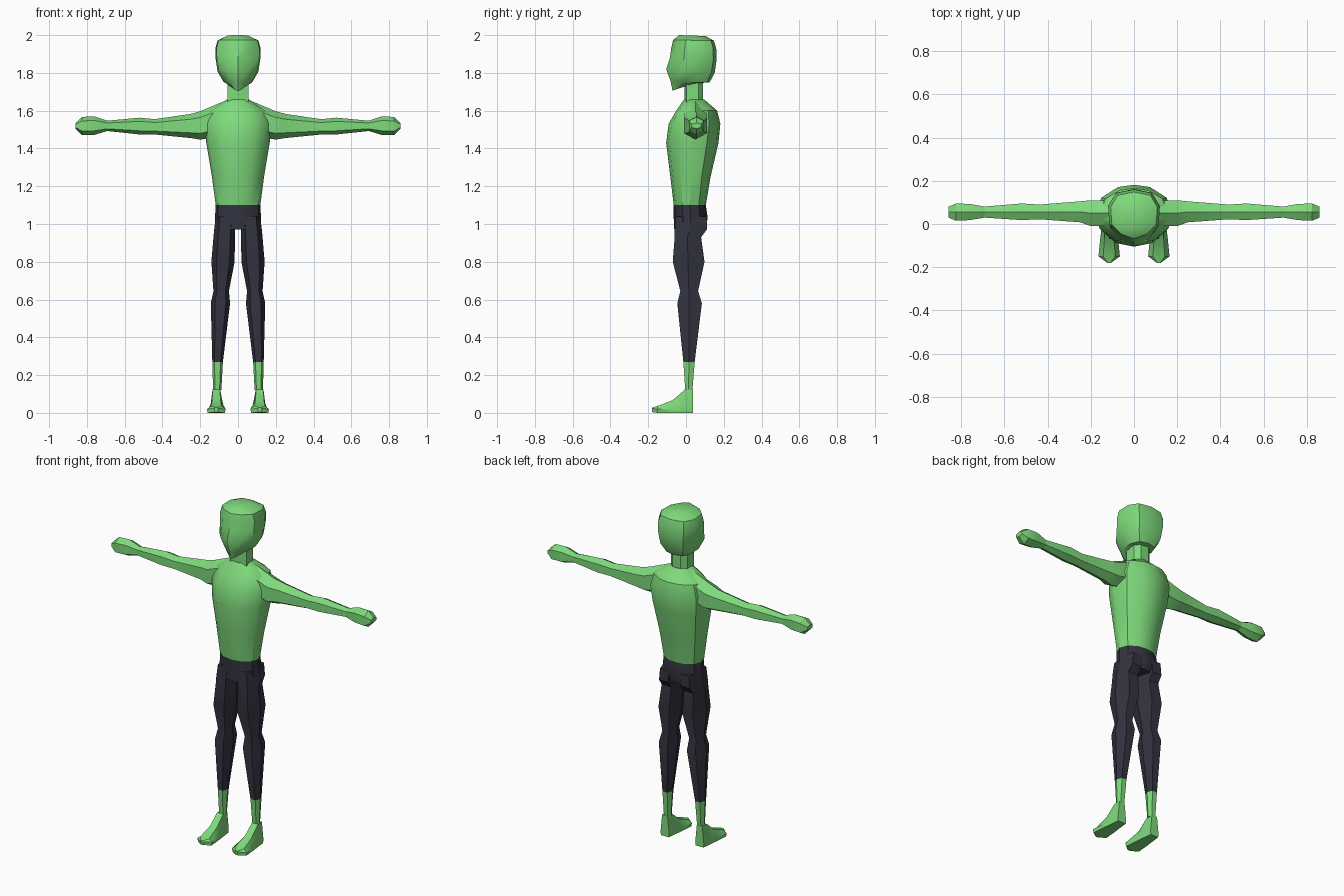
import bpy, bmesh, math


def material(name, rgb):
    m = bpy.data.materials.new(name)
    m.diffuse_color = (*rgb, 1)
    return m


GREEN = material("green skin", (0.21, 0.70, 0.20))
DARK = material("dark trousers", (0.033, 0.033, 0.05))


def loft(name, rings, mat, mirror=False, angle=30):
    """Skin a list of equal-length closed rings and cap both ends."""
    bm = bmesh.new()
    loops = [[bm.verts.new(p) for p in r] for r in rings]
    n = len(loops[0])
    for a, b in zip(loops, loops[1:]):
        for i in range(n):
            j = (i + 1) % n
            bm.faces.new((a[i], a[j], b[j], b[i]))
    bm.faces.new(loops[0])
    bm.faces.new(loops[-1])
    bmesh.ops.remove_doubles(bm, verts=bm.verts, dist=0.0005)
    bmesh.ops.recalc_face_normals(bm, faces=bm.faces)
    me = bpy.data.meshes.new(name)
    bm.to_mesh(me)
    bm.free()
    ob = bpy.data.objects.new(name, me)
    bpy.context.collection.objects.link(ob)
    me.materials.append(mat)
    bpy.ops.object.select_all(action='DESELECT')
    ob.select_set(True)
    bpy.context.view_layer.objects.active = ob
    bpy.ops.object.shade_smooth_by_angle(angle=math.radians(angle))
    if mirror:
        ob.modifiers.new("Mirror", 'MIRROR').use_mirror_merge = False
    return ob


def body_ring(shape, zf, zb, w, yf, yb):
    """Symmetric ring; shape = half outline as fractions of width and depth."""
    half = [(w * u, yf + (yb - yf) * v, zf + (zb - zf) * v) for u, v in shape]
    return half + [(-x, y, z) for x, y, z in reversed(half) if abs(x) > 1e-6]


def leg_ring(z, xi, xo, yf, yb):
    """Six-sided ring, widest at mid depth."""
    w, ym = xo - xi, yf + (yb - yf) * 0.48
    a, b = xi + w * 0.22, xo - w * 0.22
    return [(xi, ym, z), (a, yf, z), (b, yf, z), (xo, ym, z), (b, yb, z), (a, yb, z)]


def arm_ring(x, yf, yb, zb, zt):
    """Six-sided ring with a ridge on top and below."""
    h, ym = zt - zb, (yf + yb) / 2
    lo, hi = zb + h * 0.22, zt - h * 0.22
    return [(x, ym, zt), (x, yb, hi), (x, yb, lo), (x, ym, zb), (x, yf, lo), (x, yf, hi)]


# Head: pointed chin, brow tilted by different front and back heights
HEAD = [(0, 0), (0.55, 0.1), (0.95, 0.3), (1, 0.68), (0.7, 0.93), (0, 1)]
loft("head", [body_ring(HEAD, *r) for r in [
    (1.705, 1.75, 0.028, -0.072, 0.05),
    (1.75, 1.75, 0.075, -0.08, 0.125),
    (1.82, 1.80, 0.108, -0.105, 0.152),
    (1.88, 1.87, 0.118, -0.085, 0.162),
    (1.93, 1.93, 0.120, -0.078, 0.160),
    (1.975, 1.97, 0.108, -0.068, 0.148),
    (2.0, 1.995, 0.055, -0.035, 0.105)]], GREEN, angle=40)

# Neck
NECK = [(0, 0), (1, 0.1), (1, 0.75), (0.5, 1), (0, 1)]
loft("neck", [body_ring(NECK, z, z, 0.055, -0.008, 0.09) for z in (1.60, 1.78)], GREEN)

# Torso: full chest, rounded upper back, sloping shoulders
TORSO = [(0, 0), (0.5, 0.06), (0.9, 0.27), (1, 0.5), (0.85, 0.78), (0.42, 0.96), (0, 1)]
loft("torso", [body_ring(TORSO, *r) for r in [
    (1.10, 1.10, 0.118, -0.065, 0.105),
    (1.25, 1.25, 0.138, -0.083, 0.130),
    (1.43, 1.43, 0.168, -0.105, 0.172),
    (1.53, 1.53, 0.178, -0.092, 0.182),
    (1.60, 1.60, 0.155, -0.052, 0.165),
    (1.66, 1.66, 0.056, -0.010, 0.095)]], GREEN, angle=35)

# Arms: shoulder, elbow, wrist
loft("arm", [arm_ring(*r) for r in [
    (0.05, -0.005, 0.105, 1.47, 1.66),
    (0.20, -0.010, 0.110, 1.447, 1.597),
    (0.25, 0.008, 0.105, 1.455, 1.583),
    (0.44, 0.022, 0.090, 1.474, 1.555),
    (0.52, 0.018, 0.095, 1.474, 1.563),
    (0.70, 0.030, 0.080, 1.493, 1.546)]], GREEN, True)

# Hands: closed fists
loft("hand", [arm_ring(*r) for r in [
    (0.69, 0.030, 0.080, 1.493, 1.546),
    (0.76, 0.018, 0.093, 1.472, 1.570),
    (0.825, 0.015, 0.095, 1.470, 1.567),
    (0.86, 0.030, 0.080, 1.505, 1.535)]], GREEN, True)

# Hips
loft("hips", [body_ring(TORSO, *r) for r in [
    (1.10, 1.10, 0.118, -0.065, 0.105),
    (1.03, 1.03, 0.122, -0.065, 0.115),
    (0.97, 0.97, 0.122, -0.062, 0.100)]], DARK)

# Trouser legs: thigh, knee, calf
loft("trouser_leg", [leg_ring(*r) for r in [
    (1.04, 0.012, 0.118, -0.055, 0.110),
    (0.97, 0.016, 0.126, -0.060, 0.110),
    (0.93, 0.016, 0.130, -0.060, 0.080),
    (0.80, 0.018, 0.141, -0.070, 0.098),
    (0.645, 0.048, 0.130, -0.030, 0.064),
    (0.58, 0.042, 0.144, -0.046, 0.084),
    (0.27, 0.080, 0.136, -0.014, 0.046)]], DARK, True)

# Bare ankles
loft("ankle", [leg_ring(*r) for r in [
    (0.27, 0.080, 0.136, -0.014, 0.046),
    (0.12, 0.088, 0.132, -0.004, 0.034)]], GREEN, True)


# Feet: wedge from the heel to a pointed toe
def foot_ring(y, w, z0, z1, top):
    return [(0.115 - w, y, z0), (0.115 + w, y, z0), (0.115 + w * 1.1, y, z0 + 0.02),
            (0.115 + top, y, z1), (0.115 - top, y, z1), (0.115 - w * 1.1, y, z0 + 0.02)]


loft("foot", [foot_ring(*r) for r in [
    (0.036, 0.026, 0, 0.125, 0.018),
    (-0.004, 0.030, 0, 0.125, 0.020),
    (-0.070, 0.038, 0, 0.068, 0.022),
    (-0.150, 0.045, 0, 0.036, 0.028),
    (-0.180, 0.008, 0.004, 0.028, 0.006)]], GREEN, True, 25)
